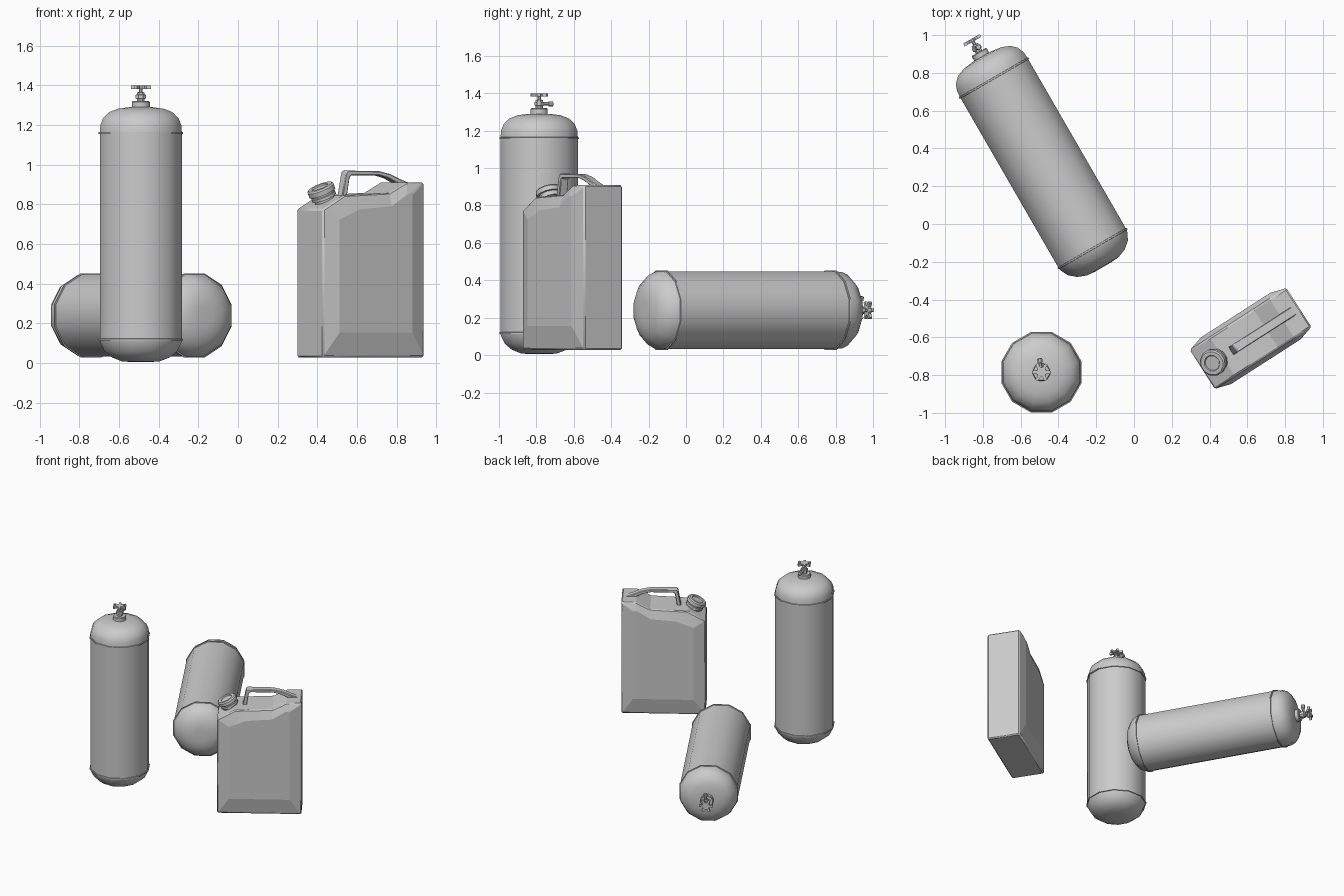
import bpy, bmesh, math
from mathutils import Matrix, Vector

if "Cube" in bpy.data.objects:
    bpy.data.objects.remove(bpy.data.objects["Cube"])


def finish(name, bm, matrix, angle=35, bevel=0):
    bmesh.ops.recalc_face_normals(bm, faces=bm.faces)
    me = bpy.data.meshes.new(name)
    bm.to_mesh(me)
    bm.free()
    me.shade_smooth()
    me.set_sharp_from_angle(angle=math.radians(angle))
    ob = bpy.data.objects.new(name, me)
    bpy.context.collection.objects.link(ob)
    ob.matrix_world = matrix
    if bevel:
        mod = ob.modifiers.new("soft_edges", 'BEVEL')
        mod.width, mod.segments = bevel, 1
        mod.limit_method = 'ANGLE'
    return ob


def loft(bm, rings):
    # capped skin through matching rings of points
    vs = [[bm.verts.new(p) for p in r] for r in rings]
    n = len(vs[0])
    for a, b in zip(vs, vs[1:]):
        for i in range(n):
            bm.faces.new((a[i], a[(i + 1) % n], b[(i + 1) % n], b[i]))
    bm.faces.new(vs[0])
    bm.faces.new(vs[-1])


def lathe(name, profile, matrix, sides=12):
    bm = bmesh.new()
    angs = [(i + 0.5) * 2 * math.pi / sides for i in range(sides)]
    loft(bm, [[(r * math.cos(a), r * math.sin(a), z) for a in angs] for r, z in profile])
    return finish(name, bm, matrix)


def prism(name, outline, width, matrix, bevel=0):
    # outline in local xz, thickness along y
    bm = bmesh.new()
    loft(bm, [[(x, s * width / 2, z) for x, z in outline] for s in (-1, 1)])
    return finish(name, bm, matrix, bevel=bevel)


def gas_cylinder(prefix, m):
    # tank with domed ends and two raised seams
    body = [(.05, .005), (.10, .009), (.15, .028), (.19, .06), (.21, .10), (.214, .113),
            (.220, .114), (.220, .122), (.214, .123), (.214, 1.155), (.220, 1.156),
            (.220, 1.164), (.214, 1.165), (.211, 1.20), (.197, 1.235), (.165, 1.265),
            (.12, 1.282), (.06, 1.29)]
    lathe(prefix + "_tank", body, m)
    # valve body and stem
    lathe(prefix + "_valve_collar", [(.047, 1.28), (.047, 1.315), (.043, 1.32)], m)
    lathe(prefix + "_valve_body", [(.021, 1.315), (.021, 1.332), (.028, 1.334), (.028, 1.352),
                                   (.021, 1.354), (.021, 1.364), (.010, 1.366), (.010, 1.385)], m, 8)
    # outlet nozzle
    side = m @ Matrix.Translation((0, 0, 1.343)) @ Matrix.Rotation(math.radians(8), 4, 'Z') \
        @ Matrix.Rotation(-math.pi / 2, 4, 'X')
    lathe(prefix + "_nozzle", [(.010, 0), (.010, .05), (.015, .051), (.015, .072), (.012, .075)], side, 8)
    # star hand wheel
    star = []
    for i in range(6):
        for d, r in ((-19, .026), (-9, .051), (9, .051), (19, .026)):
            a = math.radians(i * 60 + d)
            star.append((r * math.cos(a), r * math.sin(a)))
    flat = m @ Matrix.Translation((0, 0, 1.391)) @ Matrix.Rotation(math.pi / 2, 4, 'X')
    prism(prefix + "_hand_wheel", star, .017, flat)


gas_cylinder("standing_cylinder", Matrix.Translation((-.49, -.785, 0)))
gas_cylinder("lying_cylinder", Matrix.Translation((-.161, -.232, .24))
             @ Matrix.Rotation(math.radians(-150), 4, 'Z')
             @ Matrix.Rotation(math.pi / 2, 4, 'X'))

# fuel can body with raised side panels
can = Matrix.Translation((.362, -.77, 0)) @ Matrix.Rotation(math.radians(32.7), 4, 'Z')
outer = [(0, .028), (0, .775), (.125, .845), (.40, .858), (.50, .91), (.607, .91), (.607, .028)]
panel = [(.085, .155), (.085, .725), (.21, .775), (.395, .79), (.49, .85), (.522, .858), (.522, .155)]
bm = bmesh.new()
loft(bm, [[(x, y, z) for x, z in pts] for pts, y in
          ((panel, -.147), (outer, -.122), (outer, .122), (panel, .147))])
finish("can_body", bm, can, angle=10, bevel=.008)

# carry handle
handle = [(.178, .835), (.203, .962), (.212, .970), (.40, .968), (.47, .952), (.525, .928), (.58, .908),
          (.55, .90), (.505, .908), (.455, .932), (.40, .946), (.235, .946), (.225, .938), (.207, .835)]
prism("can_handle", handle, .05, can, bevel=.004)

# filler neck and screw cap
spout = can @ Matrix.Translation((.09, 0, .825)) @ Matrix.Rotation(math.radians(-25), 4, 'Y')
lathe("can_neck", [(.056, -.03), (.056, .026)], spout)
lathe("can_cap", [(.066, .010), (.066, .026), (.060, .028), (.060, .036), (.072, .038), (.072, .062),
                  (.064, .070), (.044, .070), (.040, .064)], spout)
